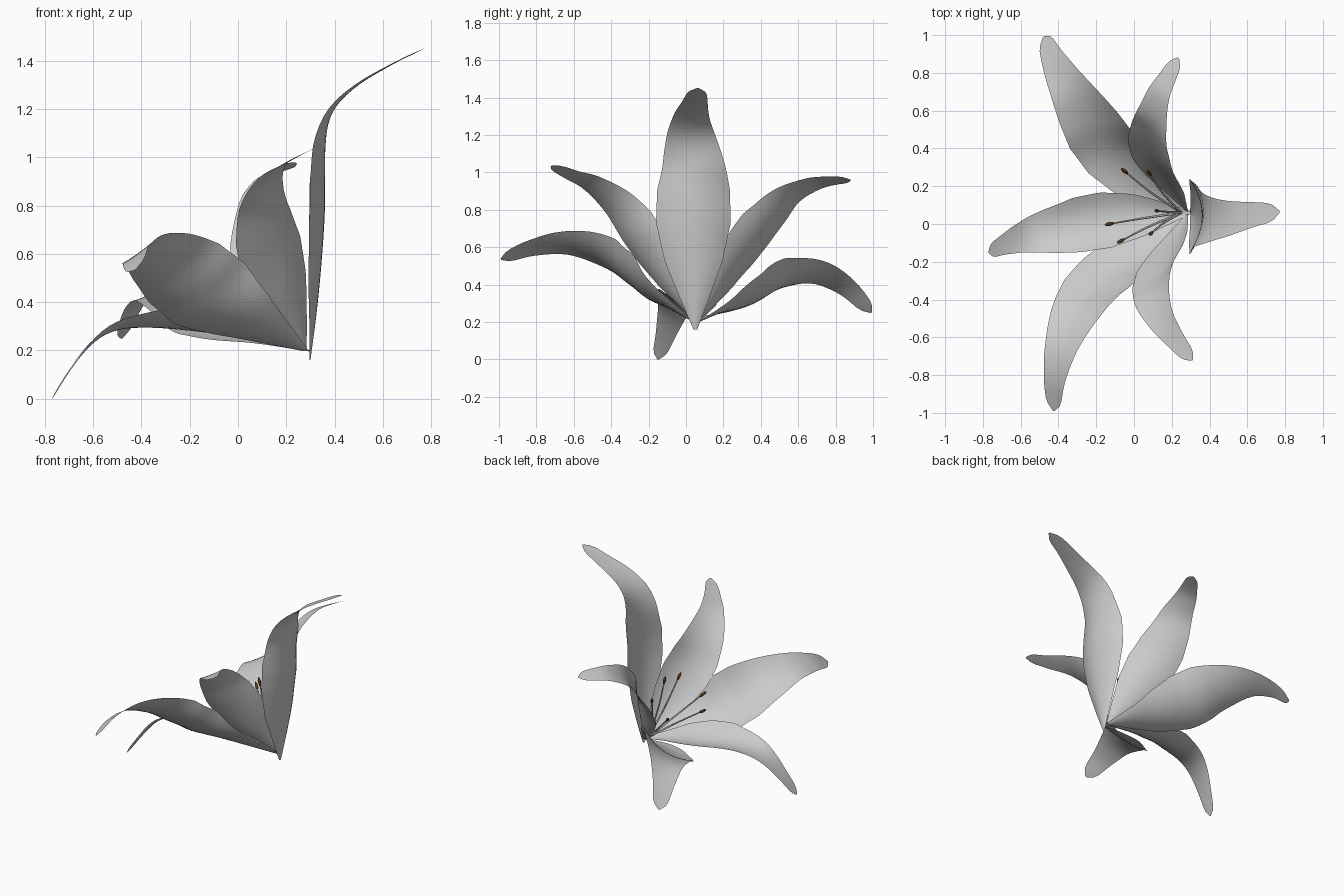
import bpy, bmesh
from math import cos, sin
from mathutils import Vector

if "Cube" in bpy.data.objects:
    bpy.data.objects.remove(bpy.data.objects["Cube"])

AXIS = Vector((-1, 0, 1)).normalized()      # direction the flower faces
# half-width fraction along the petal
PROFILE = [(0, .05), (.1, .36), (.24, .77), (.38, 1), (.5, .97), (.62, .78), (.75, .53),
           (.87, .36), (.95, .27), (.985, .17), (1, .03)]


def spline(points, n):
    """Catmull-Rom through points, resampled evenly by length."""
    p = [Vector(q) for q in points]
    p = [2 * p[0] - p[1]] + p + [2 * p[-1] - p[-2]]
    dense = []
    for a, b, c, d in zip(p, p[1:], p[2:], p[3:]):
        for i in range(20):
            t = i / 20
            dense.append(.5 * (2 * b + (c - a) * t + (2 * a - 5 * b + 4 * c - d) * t * t
                               + (3 * b - a - 3 * c + d) * t ** 3))
    dense.append(p[-2])
    dist = [0]
    for a, b in zip(dense, dense[1:]):
        dist.append(dist[-1] + (b - a).length)
    out, k = [], 0
    for i in range(n + 1):
        s = dist[-1] * i / n
        while k < len(dist) - 2 and dist[k + 1] < s:
            k += 1
        out.append(dense[k].lerp(dense[k + 1], (s - dist[k]) / (dist[k + 1] - dist[k])))
    return out


def width_at(u):
    for (a, wa), (b, wb) in zip(PROFILE, PROFILE[1:]):
        if u <= b:
            return wa + (wb - wa) * (u - a) / (b - a)
    return PROFILE[-1][1]


def finish(bm, name, material=None):
    for f in bm.faces:
        f.smooth = True
    me = bpy.data.meshes.new(name)
    bm.to_mesh(me)
    bm.free()
    if material:
        me.materials.append(material)
    ob = bpy.data.objects.new(name, me)
    bpy.context.collection.objects.link(ob)


def skin(bm, rows):
    for r, s in zip(rows, rows[1:]):
        for i in range(len(r) - 1):
            bm.faces.new((r[i], r[i + 1], s[i + 1], s[i]))


def petal(name, mid, half, cup, twist=0, n=40, m=10):
    pts = spline(mid, n)
    bm = bmesh.new()
    rows = []
    for i, p in enumerate(pts):
        u = i / n
        t = (pts[min(i + 1, n)] - pts[max(i - 1, 0)]).normalized()
        side = t.cross(AXIS).normalized()
        inward = side.cross(t)
        side, inward = (side * cos(twist) + inward * sin(twist),
                        inward * cos(twist) - side * sin(twist))
        w = half * width_at(u)
        c = cup * min(1, max(.1, (.9 - u) / .4))      # flatter toward the tip
        rows.append([bm.verts.new(p + side * w * v + inward * c * w * v * v)
                     for v in (2 * j / m - 1 for j in range(m + 1))])
    skin(bm, rows)
    finish(bm, name)


def lathe(name, pts, radii, material=None, sides=8):
    """Round tube along pts with a radius per point."""
    bm = bmesh.new()
    q = (pts[-1] - pts[0]).to_track_quat('Z', 'Y')
    rows = []
    for p, r in zip(pts, radii):
        ring = bmesh.ops.create_circle(bm, segments=sides, radius=r)['verts']
        for v in ring:
            v.co = q @ v.co + p
        rows.append(ring + ring[:1])
    skin(bm, rows)
    bm.faces.new(rows[0][-2::-1])
    bm.faces.new(rows[-1][:-1])
    bmesh.ops.recalc_face_normals(bm, faces=bm.faces)
    finish(bm, name, material)


# three broad petals
petal("broad_petal_top", [(.3, .05, .16), (.325, .045, .35), (.345, .04, .55), (.36, .04, .78),
      (.36, .04, .98), (.37, .03, 1.12), (.41, .025, 1.215), (.5, .03, 1.3),
      (.63, .05, 1.38), (.77, .065, 1.45)], .2, .32)
petal("broad_petal_back", [(.28, .07, .2), (.07, .22, .265), (-.07, .37, .325), (-.21, .54, .415),
      (-.335, .71, .445), (-.425, .86, .38), (-.48, .99, .25)], .2, .28, -.22)
petal("broad_petal_front", [(.28, .04, .2), (.0, -.18, .33), (-.15, -.32, .44), (-.28, -.46, .55),
      (-.375, -.64, .61), (-.42, -.82, .595), (-.425, -.99, .535)], .2, .28, .15)
# three narrow petals
petal("narrow_petal_back", [(.28, .07, .21), (.205, .2, .4), (.13, .33, .59), (.1, .45, .75),
      (.1, .55, .865), (.13, .68, .935), (.18, .78, .955), (.235, .88, .96)], .16, .25, -.25)
petal("narrow_petal_front", [(.28, .05, .21), (.215, -.1, .42), (.145, -.25, .64), (.11, -.37, .82),
      (.145, -.5, .935), (.225, -.62, .99), (.31, -.72, 1.035)], .16, .25, .25)
petal("narrow_petal_low", [(.3, .06, .195), (.05, .04, .25), (-.15, .01, .28), (-.35, -.025, .297),
      (-.5, -.05, .285), (-.6, -.075, .23), (-.69, -.11, .125), (-.77, -.15, 0)], .152, .38)

# stamens: filament and brown anther
brown = bpy.data.materials.new("anther_brown")
brown.diffuse_color = (.12, .045, .01, 1)
brown.use_nodes = True
brown.node_tree.nodes["Principled BSDF"].inputs["Base Color"].default_value = brown.diffuse_color
root = Vector((.25, .06, .22))
tips = [(-.05, .28, .505), (.08, .27, .6), (-.13, 0, .48), (-.07, -.09, .55),
        (.12, .07, .66), (.09, -.05, .65)]
for k, tip in enumerate(tips, 1):
    tip = Vector(tip)
    bend = root.lerp(tip, .5) + AXIS * .02
    path = spline([root, bend, tip], 10)
    lathe(f"filament_{k}", path, [.007 - .0003 * i for i in range(11)])
    d = (tip - bend).normalized()
    lathe(f"anther_{k}", [tip + d * .03 * s for s in (-1, -.8, -.4, 0, .4, .8, 1)],
          [.002, .006, .009, .01, .009, .006, .002], brown)
